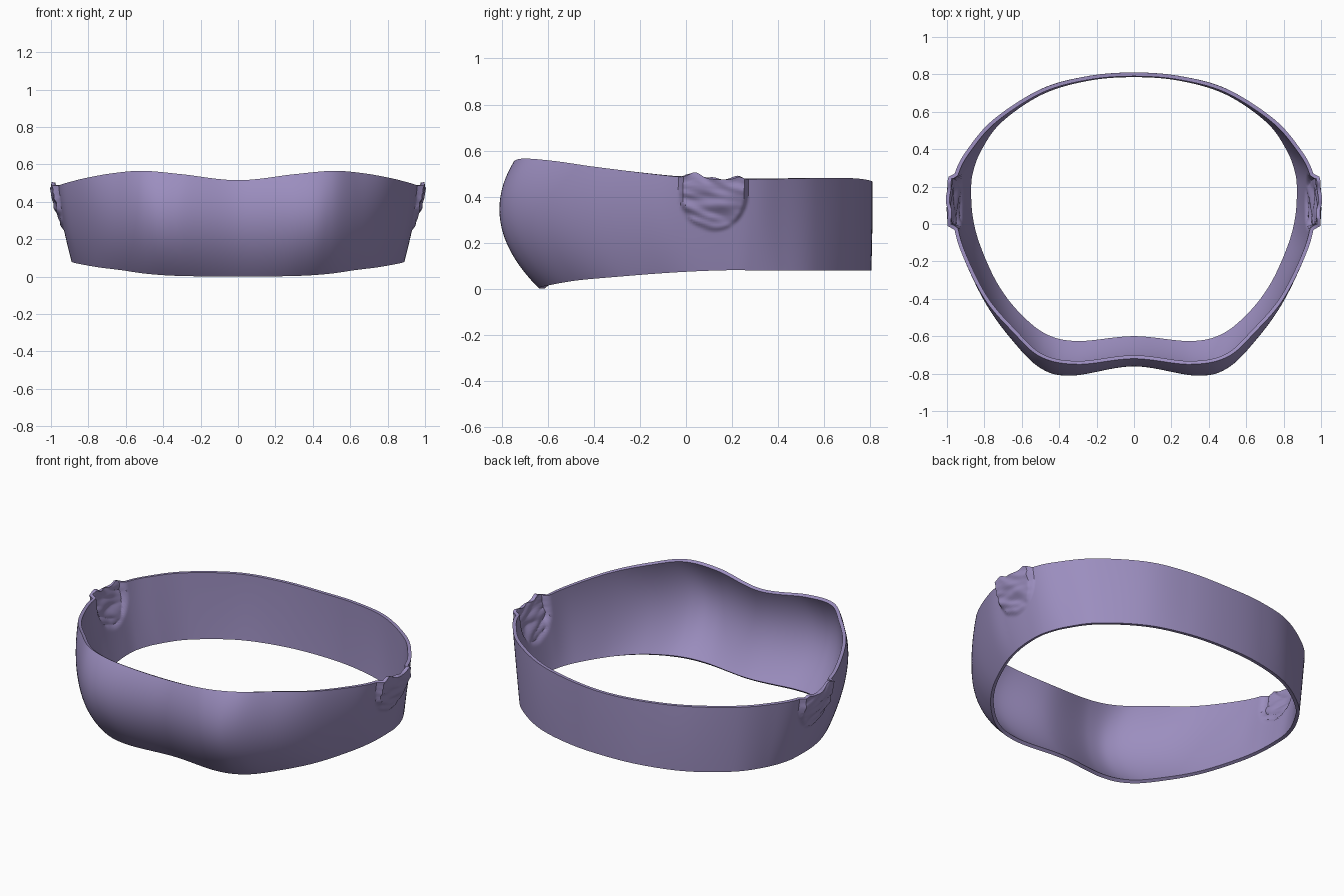
import bpy, bmesh, math
from mathutils import Vector, noise

if "Cube" in bpy.data.objects:
    bpy.data.objects.remove(bpy.data.objects["Cube"])

# Half outlines of the outer wall, from front centre round the right side to back centre
BOTTOM = [(0, -.615, 0), (.3, -.64, .003), (.48, -.6, .014), (.63, -.48, .035), (.75, -.32, .05),
          (.84, -.12, .066), (.88, .03, .075), (.89, .17, .08), (.88, .28, .08), (.83, .41, .08),
          (.72, .56, .08), (.5, .71, .08), (.25, .785, .08), (0, .805, .08)]
MIDDLE = [(0, -.76), (.33, -.81), (.5, -.77), (.66, -.61), (.79, -.42), (.905, -.16), (.938, 0),
          (.945, .15), (.93, .28), (.87, .4), (.74, .56), (.5, .72), (.25, .79), (0, .81)]
TOP = [(0, -.72, .515), (.3, -.75, .547), (.5, -.71, .565), (.65, -.575, .555), (.8, -.4, .53),
       (.92, -.16, .5), (.965, 0, .483), (.975, .15, .474), (.955, .28, .475), (.89, .4, .477),
       (.75, .56, .48), (.5, .72, .48), (.25, .79, .472), (0, .81, .465)]
MID = 0.6          # height fraction of the middle outline
STEPS, ROWS = 14, 44


def ring(half):
    """Mirror a half outline and smooth it into a closed loop."""
    pts = [Vector(p) for p in half]
    pts += [Vector((-p.x, p.y, p.z)) for p in reversed(pts[1:-1])]
    n, out = len(pts), []
    for i in range(n):
        a, b, c, d = (pts[(i + k) % n] for k in (-1, 0, 1, 2))
        for s in range(STEPS):
            t = s / STEPS
            out.append(0.5 * (2 * b + (c - a) * t + (2 * a - 5 * b + 4 * c - d) * t * t
                              + (3 * b - a - 3 * c + d) * t ** 3))
    return out


def side_patch(p, v):
    """Raised, wrinkled D-shaped patch on each side of the band."""
    if abs(p.x) < 0.8:
        return p
    u = (p.y - .12) / .15
    w = min(0, (p.z - .41) / .165)
    m = max(0, min(1, (1 - math.hypot(u, w)) / .12))
    m = m * m * (3 - 2 * m)
    grow = max(0, min(1, (p.z - .25) / .17))
    fold = noise.noise(Vector((p.y * 9, p.z * 32 + p.y * 8, 2)))
    push = m * (.006 + .022 * grow * (1.35 - .35 * v) + .014 * fold)
    lift = max(0, (v - .85) / .15) * (.026 * math.exp(-((p.y - .04) / .035) ** 2)
                                      + .011 * math.exp(-((p.y - .23) / .025) ** 2))
    return p + Vector((math.copysign(push, p.x), 0, lift))


# Band wall: quadratic sweep through the three outlines
mid3 = [(m[0], m[1], b[2] + (t[2] - b[2]) * MID) for b, m, t in zip(BOTTOM, MIDDLE, TOP)]
low, mid, high = ring(BOTTOM), ring(mid3), ring(TOP)
bm = bmesh.new()
rows = []
for r in range(ROWS + 1):
    v = r / ROWS
    k0 = (v - MID) * (v - 1) / MID
    k1 = v * (v - 1) / (MID * (MID - 1))
    k2 = v * (v - MID) / (1 - MID)
    rows.append([bm.verts.new(side_patch(a * k0 + b * k1 + c * k2, v))
                 for a, b, c in zip(low, mid, high)])
n = len(low)
for lo, hi in zip(rows, rows[1:]):
    for i in range(n):
        j = (i + 1) % n
        bm.faces.new((lo[i], lo[j], hi[j], hi[i]))
mesh = bpy.data.meshes.new("head_band")
bm.to_mesh(mesh)
bm.free()
band = bpy.data.objects.new("head_band", mesh)
bpy.context.collection.objects.link(band)

# Wall thickness, inward
solid = band.modifiers.new("thickness", 'SOLIDIFY')
solid.thickness = .02
solid.offset = -1

# Purple material and smooth shading
mat = bpy.data.materials.new("purple")
mat.diffuse_color = (.33, .27, .52, 1)
mat.use_nodes = True
mat.node_tree.nodes["Principled BSDF"].inputs["Base Color"].default_value = mat.diffuse_color
mesh.materials.append(mat)
bpy.context.view_layer.objects.active = band
band.select_set(True)
bpy.ops.object.modifier_apply(modifier="thickness")
bpy.ops.object.shade_smooth_by_angle(angle=math.radians(35))
